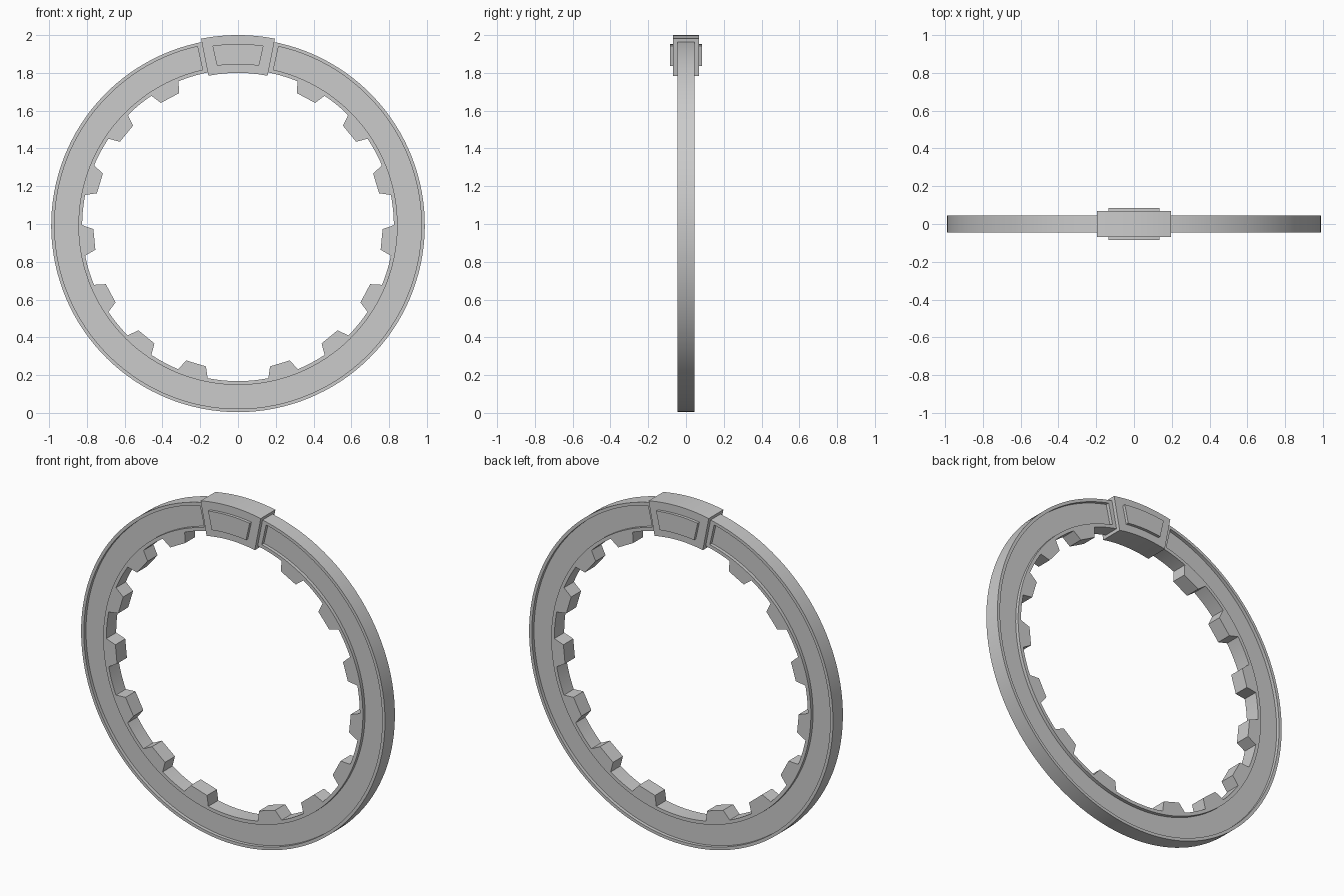
import bpy, bmesh
from math import sin, cos, radians

cube = bpy.data.objects.get("Cube")
if cube:
    bpy.data.objects.remove(cube, do_unlink=True)

CENTRE_Z = 0.993
RING_HALF = 0.046
RECESS_END = 12.8      # degrees from the top where the side recess stops
RECESS_DEPTH = 0.02

grey = bpy.data.materials.new("plain grey")
grey.use_nodes = True
colour = (0.6, 0.6, 0.6, 1)
grey.diffuse_color = colour
grey.node_tree.nodes["Principled BSDF"].inputs["Base Color"].default_value = colour


def polar(r, deg, y):
    """Point on the ring plane, angle measured clockwise from the top."""
    a = radians(deg)
    return (r * sin(a), y, CENTRE_Z + r * cos(a))


def finish(name, bm):
    bmesh.ops.recalc_face_normals(bm, faces=bm.faces[:])
    mesh = bpy.data.meshes.new(name)
    bm.to_mesh(mesh)
    bm.free()
    mesh.materials.append(grey)
    obj = bpy.data.objects.new(name, mesh)
    bpy.context.collection.objects.link(obj)
    bpy.ops.object.select_all(action='DESELECT')
    obj.select_set(True)
    bpy.context.view_layer.objects.active = obj
    bpy.ops.object.shade_smooth_by_angle(angle=radians(25))
    return obj


def arc(r, start, end, steps):
    return [(r, start + (end - start) * i / steps) for i in range(steps + 1)]


def prism(name, outline, half):
    """Extrude a polar outline evenly to both sides of the ring plane."""
    bm = bmesh.new()
    front = [bm.verts.new(polar(r, a, -half)) for r, a in outline]
    back = [bm.verts.new(polar(r, a, half)) for r, a in outline]
    bm.faces.new(front)
    bm.faces.new(back[::-1])
    for i in range(len(outline)):
        j = (i + 1) % len(outline)
        bm.faces.new((front[i], back[i], back[j], front[j]))
    return finish(name, bm)


# Ring body with a sunken channel on both sides
radii = [0.825, 0.845, 0.971, 0.989]
main = [a for _, a in arc(1, RECESS_END, 360 - RECESS_END, 120)]
top = [a for _, a in arc(1, -RECESS_END, RECESS_END, 8)][1:-1]
angles = main + top
bm = bmesh.new()
grid = [[[bm.verts.new(polar(r, a, y)) for r in radii]
         for y in (-RING_HALF, RING_HALF)] for a in angles]
channels = ([], [])
for i in range(len(angles)):
    here, there = grid[i], grid[(i + 1) % len(angles)]
    for side in (0, 1):
        for k in range(3):
            f = bm.faces.new((here[side][k], here[side][k + 1],
                              there[side][k + 1], there[side][k]))
            if k == 1 and i < len(main) - 1:
                channels[side].append(f)
    for k in (0, 3):
        bm.faces.new((here[0][k], here[1][k], there[1][k], there[0][k]))
bmesh.ops.recalc_face_normals(bm, faces=bm.faces[:])
for faces, push in zip(channels, (RECESS_DEPTH, -RECESS_DEPTH)):
    made = bmesh.ops.extrude_face_region(bm, geom=faces)["geom"]
    verts = [v for v in made if isinstance(v, bmesh.types.BMVert)]
    bmesh.ops.translate(bm, verts=verts, vec=(0, push, 0))
    old = [f for f in faces if f.is_valid]
    if old:
        bmesh.ops.delete(bm, geom=old, context='FACES_ONLY')
finish("ring_body", bm)

# Inward teeth, mirrored left and right
for n in range(7):
    mid = 28.1 + 22.5 * n
    for side, sign in (("left", 1), ("right", -1)):
        outline = arc(0.827, mid - 5.7, mid + 5.7, 6)
        outline += [(0.766, mid + 4.1), (0.766, mid - 4.1)]
        prism(f"tooth_{side}_{n + 1}", [(r, sign * a) for r, a in outline], RING_HALF)

# Clasp block at the top, with a raised plate on each face
prism("clasp_block", arc(1.007, -11.2, 11.2, 12) + arc(0.807, 11.2, -11.2, 12), 0.068)
prism("clasp_plate", arc(0.96, -8.1, 8.1, 10) + arc(0.852, 7.5, -7.5, 10), 0.085)
